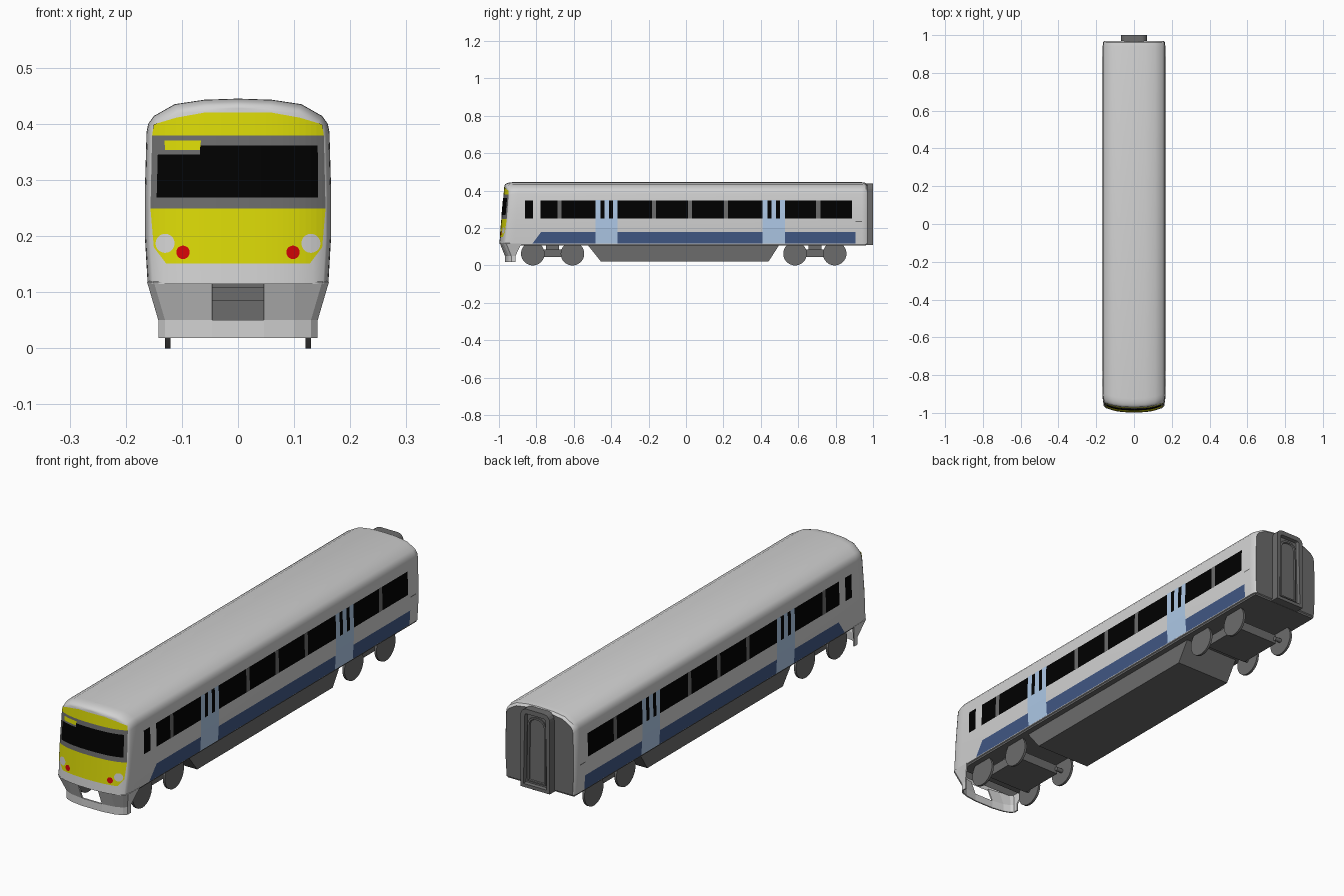
import bpy, bmesh, math
from mathutils import Vector

cube = bpy.data.objects.get("Cube")
if cube:
    bpy.data.objects.remove(cube, do_unlink=True)


def material(name, r, g, b):
    m = bpy.data.materials.new(name)
    m.use_nodes = True
    m.diffuse_color = (r, g, b, 1)
    m.node_tree.nodes["Principled BSDF"].inputs["Base Color"].default_value = (r, g, b, 1)
    return m


WHITE = material("body white", 0.64, 0.64, 0.64)
YELLOW = material("warning yellow", 0.7, 0.69, 0.002)
GREY = material("dark grey", 0.15, 0.15, 0.15)
BLACK = material("window black", 0, 0, 0)
BLUE = material("band blue", 0.052, 0.097, 0.235)
PALE = material("door pale blue", 0.45, 0.62, 0.85)
RED = material("tail lamp red", 0.64, 0.001, 0.002)


def finish(name, bm, *mats, smooth=False, recalc=True):
    if recalc:
        bmesh.ops.recalc_face_normals(bm, faces=bm.faces)
    me = bpy.data.meshes.new(name)
    bm.to_mesh(me)
    bm.free()
    for m in mats:
        me.materials.append(m)
    ob = bpy.data.objects.new(name, me)
    bpy.context.collection.objects.link(ob)
    if smooth:
        bpy.context.view_layer.objects.active = ob
        bpy.ops.object.select_all(action="DESELECT")
        ob.select_set(True)
        bpy.ops.object.shade_smooth_by_angle(angle=math.radians(35))
    return ob


def box(name, mat, x, y, z):
    bm = bmesh.new()
    bmesh.ops.create_cube(bm, size=1)
    for v in bm.verts:
        v.co = [a[0] + (c + 0.5) * (a[1] - a[0]) for a, c in zip((x, y, z), v.co)]
    return finish(name, bm, mat)


def cylinder(name, mat, radius, x0, x1, y, z, sides=32):
    bm = bmesh.new()
    bmesh.ops.create_cone(bm, cap_ends=True, segments=sides, radius1=radius, radius2=radius, depth=x1 - x0)
    for v in bm.verts:
        v.co = ((x0 + x1) / 2 + v.co.z, y + v.co.x, z + v.co.y)
    return finish(name, bm, mat, smooth=True)


# Half cross-section of the car body, from the sill up to the roof crown
FLOOR = 0.115
SECTION = [(0.161, FLOOR), (0.166, 0.2), (0.166, 0.28), (0.163, 0.385), (0.16, 0.4),
           (0.15, 0.414), (0.113, 0.435), (0.06, 0.443), (0, 0.445)]


def half_width(z):
    for (xa, za), (xb, zb) in zip(SECTION, SECTION[1:]):
        if z <= zb:
            return xa + (xb - xa) * (z - za) / (zb - za)
    return 0


def nose(x, z):
    u = (x / 0.16) ** 2
    return -0.998 + 0.09 * (z - FLOOR) + 0.015 * u + 0.016 * u * u


# Body shell: rings lofted along the length, then a rounded, bowed nose
def ring(bm, scale, y_of):
    full = SECTION + [(-x, z) for x, z in reversed(SECTION[:-1])]
    pts = [(x * scale, FLOOR + (z - FLOOR) * (0.2 + 0.8 * scale)) for x, z in full]
    return [bm.verts.new((x, y_of(x, z), z)) for x, z in pts]


bm = bmesh.new()
rings = [ring(bm, scale, lambda x, z: y) for scale, y in ((0.95, 0.97), (0.985, 0.962), (1, 0.94))]
for step in range(6):
    t = step * math.pi / 10
    back = 0.045 * (1 - math.sin(t))
    rings.append(ring(bm, 1 - 0.058 * (1 - math.cos(t)), lambda x, z: nose(x, z) + back))
n = len(rings[0])
for a, b in zip(rings, rings[1:]):
    for i in range(n):
        bm.faces.new((a[i], a[(i + 1) % n], b[(i + 1) % n], b[i]))
bm.faces.new(rings[0]).material_index = 1
# Nose cap: rows of faces bowed across the width
COLS = 16
rows = []
for i in range(n // 2):
    right, left = rings[-1][i], rings[-1][n - 1 - i]
    row = [right]
    for k in range(1, COLS):
        x = right.co.x * (1 - 2 * k / COLS)
        row.append(bm.verts.new((x, nose(x, right.co.z), right.co.z)))
    rows.append(row + [left])
for a, b in zip(rows, rows[1:]):
    for k in range(COLS):
        bm.faces.new((a[k], a[k + 1], b[k + 1], b[k]))
crown = rings[-1][n // 2]
for k in range(COLS):
    bm.faces.new((rows[-1][k], rows[-1][k + 1], crown))
finish("body_shell", bm, WHITE, GREY, smooth=True)

# Low fairing on the roof above the windscreen
bm = bmesh.new()
bmesh.ops.create_uvsphere(bm, u_segments=24, v_segments=12, radius=1)
for v in bm.verts:
    v.co = (v.co.x * 0.05, -0.925 + v.co.y * 0.038, 0.43 + v.co.z * 0.015)
finish("roof_fairing", bm, WHITE, smooth=True)


# Thin painted plates wrapped on the nose ("front") or on both flanks ("side")
def plate(name, mat, pts, layer, where):
    off = (0.0012 if where == "front" else 0.0008) * layer
    for sign in ((1,) if where == "front" else (1, -1)):
        bm = bmesh.new()
        bm.faces.new([bm.verts.new((p[0], 0, p[1])) for p in pts])
        if where == "front":
            cuts = [(Vector((0.01 * k, 0, 0)), Vector((1, 0, 0))) for k in range(-15, 16)]
        else:
            cuts = [(Vector((0, 0, z)), Vector((0, 0, 1))) for _, z in SECTION]
        for co, no in cuts:
            bmesh.ops.bisect_plane(bm, geom=bm.verts[:] + bm.edges[:] + bm.faces[:], plane_co=co, plane_no=no)
        for v in bm.verts:
            u, z = v.co.x, v.co.z
            v.co = (u, nose(u, z) - off, z) if where == "front" else (sign * (half_width(z) + off), u, z)
        outward = Vector((0, -1, 0)) if where == "front" else Vector((sign, 0, 0))
        bm.normal_update()
        bmesh.ops.reverse_faces(bm, faces=[f for f in bm.faces if f.normal.dot(outward) < 0])
        suffix = "" if where == "front" else ("_left" if sign > 0 else "_right")
        finish(name + suffix, bm, mat, recalc=False)


def rect(a, b, z0, z1):
    return [(a, z0), (b, z0), (b, z1), (a, z1)]


def disc(x, z, r):
    return [(x + r * math.cos(t * math.pi / 10), z + r * math.sin(t * math.pi / 10)) for t in range(20)]


# Cab face
plate("nose_lower_panel", YELLOW, [(-0.128, 0.151), (0.128, 0.151), (0.15, 0.18), (0.156, 0.249),
                                   (-0.156, 0.249), (-0.15, 0.18)], 1, "front")
plate("windscreen_surround", GREY, [(-0.156, 0.249), (0.156, 0.249), (0.153, 0.379), (-0.153, 0.379)], 1, "front")
plate("nose_upper_panel", YELLOW, [(-0.153, 0.379), (0.153, 0.379), (0.15, 0.399), (0.11, 0.411), (0.06, 0.42),
                                   (-0.06, 0.42), (-0.11, 0.411), (-0.15, 0.399)], 1, "front")
plate("windscreen", BLACK, [(-0.145, 0.269), (0.143, 0.269), (0.142, 0.361), (-0.068, 0.361),
                            (-0.068, 0.345), (-0.143, 0.345)], 2, "front")
plate("destination_panel", YELLOW, [(-0.13, 0.353), (-0.068, 0.353), (-0.066, 0.37), (-0.131, 0.37)], 3, "front")
for s, side in ((1, "left"), (-1, "right")):
    plate("headlamp_" + side, WHITE, disc(s * 0.13, 0.187, 0.017), 2, "front")
    plate("tail_lamp_" + side, RED, disc(s * 0.098, 0.171, 0.012), 3, "front")

# Flanks: band, windows, dividers and doors
plate("blue_band", BLUE, [(-0.82, 0.118), (0.905, 0.118), (0.905, 0.178), (-0.775, 0.178)], 1, "side")
plate("cab_window", BLACK, rect(-0.86, -0.818, 0.25, 0.348), 1, "side")
plate("window_strip", BLACK, rect(-0.778, 0.888, 0.25, 0.348), 1, "side")
for y in (-0.677, -0.172, 0.021, 0.214, 0.707):
    plate("window_divider", GREY, rect(y - 0.011, y + 0.011, 0.25, 0.348), 2, "side")
for y in (-0.424, 0.469):
    plate("door_panel", PALE, rect(y - 0.059, y + 0.059, 0.118, 0.25), 2, "side")
    for dy in (-0.046, 0, 0.046):
        plate("door_post", PALE, rect(y + dy - 0.013, y + dy + 0.013, 0.25, 0.35), 2, "side")
plate("end_handrail", GREY, rect(0.905, 0.94, 0.232, 0.237), 1, "side")

# Underframe and equipment case
box("floor_plate", GREY, (-0.154, 0.154), (-0.92, 0.962), (0.107, 0.118))
bm = bmesh.new()
case = [bm.verts.new((-0.13, y, z)) for y, z in ((-0.53, FLOOR), (-0.456, 0.022), (0.442, 0.022), (0.502, FLOOR))]
ext = bmesh.ops.extrude_face_region(bm, geom=[bm.faces.new(case)])
bmesh.ops.translate(bm, vec=(0.26, 0, 0), verts=[g for g in ext["geom"] if isinstance(g, bmesh.types.BMVert)])
finish("equipment_case", bm, GREY)

# Bogies
for y in (-0.713, 0.689):
    box("bogie_frame", GREY, (-0.1, 0.1), (y - 0.1, y + 0.1), (0.045, 0.085))
    box("bogie_pivot", GREY, (-0.08, 0.08), (y - 0.035, y + 0.035), (0.083, 0.11))
    for dy in (-0.106, 0.106):
        for s in (-1, 1):
            cylinder("axle_stub", GREY, 0.009, s * 0.106 - 0.016, s * 0.106 + 0.016, y + dy, 0.063, 12)
            cylinder("wheel", GREY, 0.063, s * 0.125 - 0.005, s * 0.125 + 0.005, y + dy, 0.063)


# Front skirt: wraps under the nose, with an open coupler bay in the middle
def skirt_row(bm, w, yf, ye, z):
    half = [(0.046, yf), (0.1, yf + 0.008), (w - 0.012, yf + 0.02), (w, yf + 0.034), (w, ye)]
    return [bm.verts.new((x, y, z)) for x, y in [(-x, y) for x, y in reversed(half)] + half]


bm = bmesh.new()
rows = [skirt_row(bm, 0.162, -0.995, -0.88, 0.118), skirt_row(bm, 0.142, -0.968, -0.912, 0.05),
        skirt_row(bm, 0.142, -0.968, -0.912, 0.018)]
for r in (0, 1):
    for k in range(9):
        if r or k != 4:
            bm.faces.new((rows[r][k], rows[r][k + 1], rows[r + 1][k + 1], rows[r + 1][k]))
bmesh.ops.recalc_face_normals(bm, faces=bm.faces)
if bm.faces[:][0].normal.x > 0:
    bmesh.ops.reverse_faces(bm, faces=bm.faces)
skirt = finish("front_skirt", bm, WHITE, recalc=False)
mod = skirt.modifiers.new("thickness", "SOLIDIFY")
mod.thickness = 0.006


# Rear gangway: round-shouldered frame with a recessed arched door
def arch_block(name, w, top, bottom, r, y0, y1, rim, depth):
    arc = [(w - r + r * math.cos(k * math.pi / 8), top - r + r * math.sin(k * math.pi / 8)) for k in range(5)]
    half = [(w, bottom)] + arc
    bm = bmesh.new()
    face = bm.faces.new([bm.verts.new((x, y1, z)) for x, z in half + [(-x, z) for x, z in reversed(half)]])
    base = bmesh.ops.extrude_face_region(bm, geom=[face], use_keep_orig=True)
    verts = [g for g in base["geom"] if isinstance(g, bmesh.types.BMVert)]
    bmesh.ops.translate(bm, vec=(0, y0 - y1, 0), verts=verts)
    bmesh.ops.recalc_face_normals(bm, faces=bm.faces)
    outer = max(bm.faces, key=lambda f: f.calc_center_median().y)
    bmesh.ops.inset_region(bm, faces=[outer], thickness=rim)
    bmesh.ops.inset_region(bm, faces=[outer], thickness=0.003, depth=-depth)
    finish(name, bm, GREY, recalc=False)


arch_block("gangway_frame", 0.068, 0.437, 0.108, 0.028, 0.96, 1.0, 0.02, 0.015)
arch_block("gangway_door", 0.042, 0.405, 0.132, 0.034, 0.97, 0.99, 0.008, 0.006)
